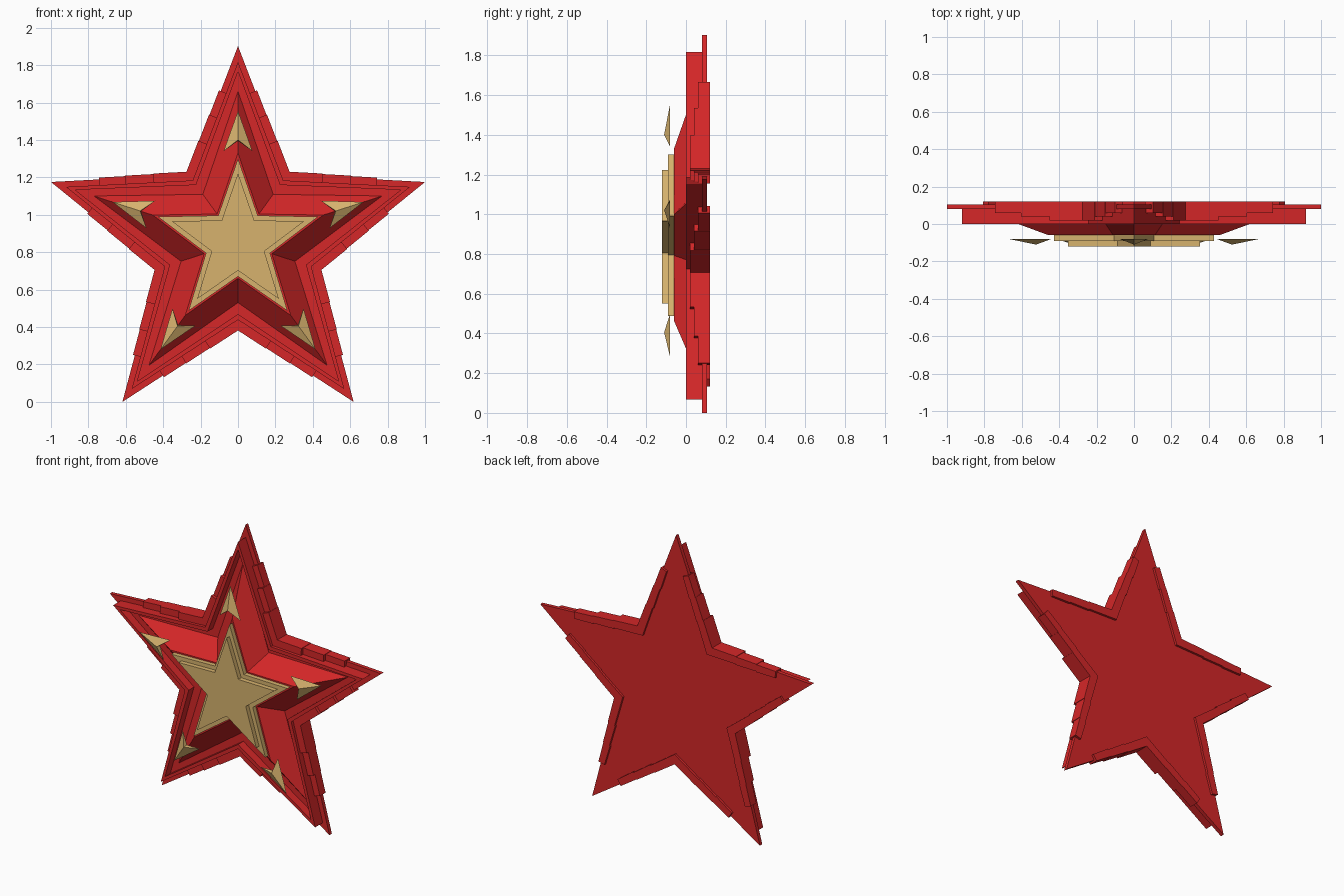
import bpy, bmesh
from math import sin, cos, pi
from mathutils import Vector, Matrix

cube = bpy.data.objects.get("Cube")
if cube:
    bpy.data.objects.remove(cube)

CENTRE = Vector((0, 0, 0.8507))
TIP, VALLEY = 1.0515, 0.45


def material(name, colour):
    m = bpy.data.materials.new(name)
    m.use_nodes = True
    m.diffuse_color = colour
    m.node_tree.nodes["Principled BSDF"].inputs["Base Color"].default_value = colour
    return m


RED = material("red", (0.66, 0.02, 0.021, 1))
GOLD = material("gold", (0.68, 0.45, 0.155, 1))


def finish(name, bm, mat):
    bmesh.ops.recalc_face_normals(bm, faces=bm.faces)
    bmesh.ops.translate(bm, verts=bm.verts, vec=CENTRE)
    mesh = bpy.data.meshes.new(name)
    bm.to_mesh(mesh)
    bm.free()
    mesh.materials.append(mat)
    obj = bpy.data.objects.new(name, mesh)
    bpy.context.collection.objects.link(obj)
    return obj


def star_ring(bm, tip, valley, y):
    ring = []
    for i in range(10):
        r = valley if i % 2 else tip
        a = i * pi / 5
        ring.append(bm.verts.new((r * sin(a), y, r * cos(a))))
    return ring


def star(name, rings, mat):
    """Loft star outlines (tip radius, valley radius, y) and cap both ends."""
    bm = bmesh.new()
    loops = [star_ring(bm, *r) for r in rings]
    for a, b in zip(loops, loops[1:]):
        for i in range(10):
            j = (i + 1) % 10
            bm.faces.new((a[i], a[j], b[j], b[i]))
    bm.faces.new(loops[0])
    bm.faces.new(loops[-1])
    return finish(name, bm, mat)


# Back plate
star("back_plate", [(TIP, VALLEY, 0.105), (TIP, VALLEY, 0.08)], RED)

# Front frame with a sunken channel and a raised sloping star
star("front_body", [(0.967, 0.412, 0.08), (0.967, 0.412, 0.0), (0.915, 0.382, 0.0),
                    (0.915, 0.382, 0.056), (0.81, 0.32, 0.056), (0.48, 0.19, -0.06)], RED)

# Stacked gold stars
star("lower_gold_star", [(0.45, 0.18, -0.06), (0.45, 0.18, -0.09)], GOLD)
star("upper_gold_star", [(0.372, 0.148, -0.09), (0.372, 0.148, -0.12)], GOLD)

# Stepped armour strips along every edge, thicker toward the valleys
bm = bmesh.new()
tip = Vector((0, 0, TIP))
valley = Vector((VALLEY * sin(pi / 5), 0, VALLEY * cos(pi / 5)))
along = (valley - tip).normalized()
outward = Vector((-along.z, 0, along.x))
steps = [(0.35, 0.54, 0.06, 0.010), (0.54, 0.745, 0.04, 0.013), (0.745, 1.0, 0.02, 0.016)]
for arm in range(5):
    turn = Matrix.Rotation(arm * 2 * pi / 5, 3, 'Y')
    for side in (1, -1):
        for t0, t1, front, out in steps:
            layers = []
            for y in (front, 0.12):
                pts = []
                for t, d in ((t0, out), (t1, out), (t1, -0.04), (t0, -0.035)):
                    p = tip.lerp(valley, t) + outward * d
                    if t == 1.0:  # mitre the end on the valley line
                        p = valley * (1 + d / 0.3776)
                    layer_point = Vector((side * p.x, y, p.z))
                    pts.append(bm.verts.new(turn @ layer_point))
                layers.append(pts)
            a, b = layers
            bm.faces.new(a)
            bm.faces.new(b)
            for i in range(4):
                j = (i + 1) % 4
                bm.faces.new((a[i], a[j], b[j], b[i]))
finish("edge_strips", bm, RED)

# Faceted gold arrowheads, one on each arm
for arm in range(5):
    bm = bmesh.new()
    turn = Matrix.Rotation(arm * 2 * pi / 5, 3, 'Y')
    point, left, right, notch, peak = [
        bm.verts.new(turn @ Vector(c)) for c in (
            (0, -0.08, 0.705), (0.077, -0.08, 0.49), (-0.077, -0.08, 0.49),
            (0, -0.08, 0.545), (0, -0.11, 0.55))]
    for wing in (left, right):
        bm.faces.new((point, wing, peak))
        bm.faces.new((wing, notch, peak))
        bm.faces.new((point, notch, wing))
    finish("arrowhead_%d" % (arm + 1), bm, GOLD)
